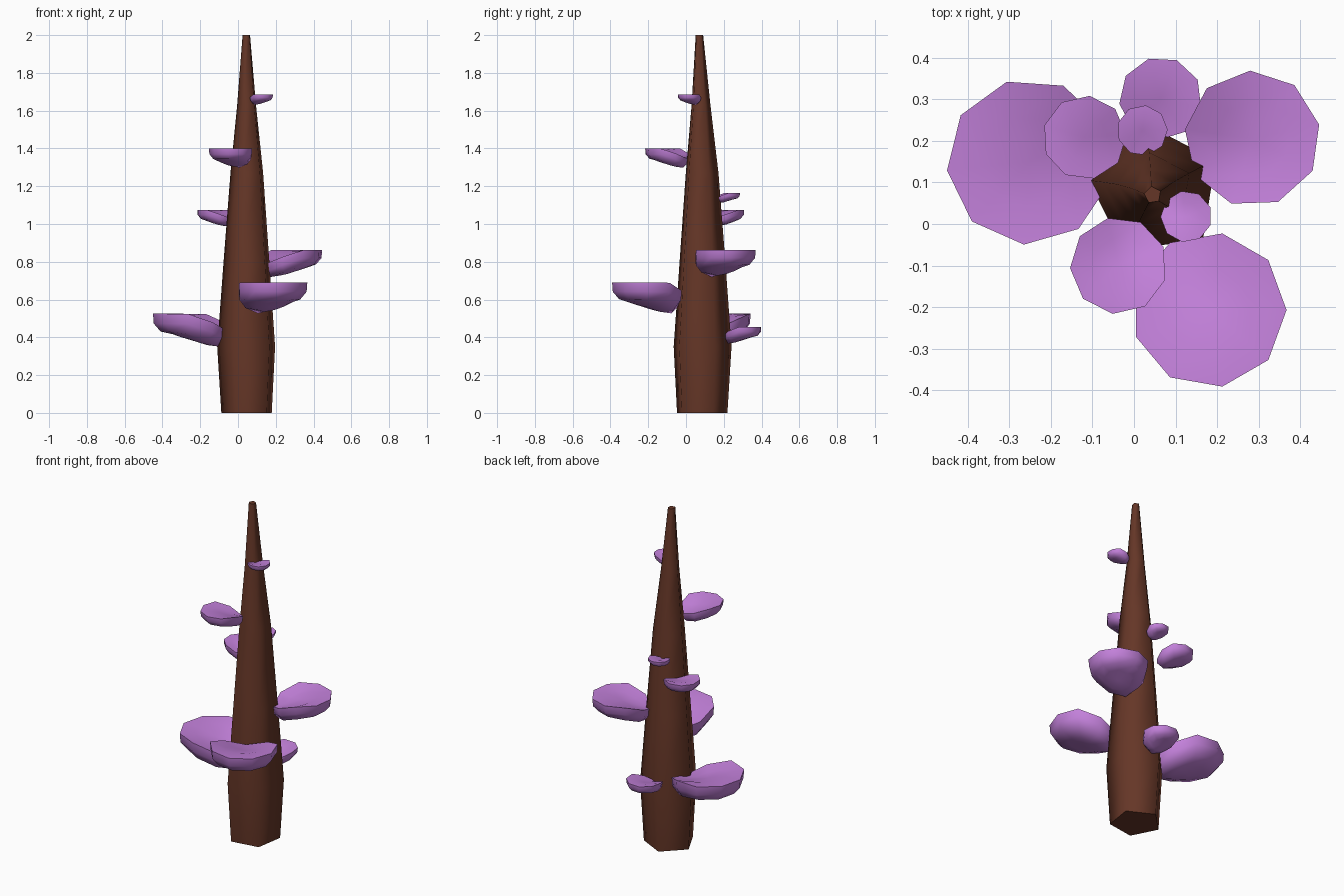
import bpy, bmesh, math

if "Cube" in bpy.data.objects:
    bpy.data.objects.remove(bpy.data.objects["Cube"])


def material(name, rgb):
    m = bpy.data.materials.new(name)
    m.diffuse_color = (*rgb, 1)
    m.use_nodes = True
    m.node_tree.nodes["Principled BSDF"].inputs["Base Color"].default_value = m.diffuse_color
    return m


def loft(name, rings, mat, angle, top=None, bottom=None):
    """Skin a stack of rings (bottom to top), closing each end flat or with a centre point."""
    bm = bmesh.new()
    rows = [[bm.verts.new(p) for p in ring] for ring in rings]
    n = len(rows[0])
    for lo, hi in zip(rows, rows[1:]):
        for i in range(n):
            j = (i + 1) % n
            bm.faces.new((lo[i], lo[j], hi[j], hi[i]))
    for row, tip in ((rows[0], bottom), (rows[-1], top)):
        if tip is None:
            bm.faces.new(row)
        else:
            c = bm.verts.new(tip)
            for i in range(n):
                bm.faces.new((row[i], row[(i + 1) % n], c))
    bmesh.ops.recalc_face_normals(bm, faces=bm.faces)
    mesh = bpy.data.meshes.new(name)
    bm.to_mesh(mesh)
    bm.free()
    mesh.materials.append(mat)
    ob = bpy.data.objects.new(name, mesh)
    bpy.context.collection.objects.link(ob)
    bpy.ops.object.select_all(action='DESELECT')
    ob.select_set(True)
    bpy.context.view_layer.objects.active = ob
    bpy.ops.object.shade_smooth_by_angle(angle=math.radians(angle))
    return ob


bark = material("bark", (0.13, 0.037, 0.02))
purple = material("purple_cap", (0.55, 0.22, 0.71))

# Tapering five-sided trunk: height, radius, centre x, centre y
profile = [(0, 0.142, 0.052, 0.079), (0.35, 0.163, 0.051, 0.08),
           (0.8, 0.129, 0.051, 0.081), (1.27, 0.092, 0.051, 0.081),
           (1.63, 0.053, 0.048, 0.077), (2.0, 0.021, 0.045, 0.07)]
trunk_rings = []
for z, r, cx, cy in profile:
    angles = [math.radians(-45 + 72 * i) for i in range(5)]
    trunk_rings.append([(cx + r * math.cos(a), cy + r * math.sin(a), z) for a in angles])
loft("trunk", trunk_rings, bark, 80)


# Nine-sided shelf fungus whose trunk side dips like a spout
def shelf(name, x, y, ztop, r, heading):
    h = math.radians(heading)

    def point(u, v, depth):
        dip = 0.45 * min(max((0.45 - u) / 1.4, 0), 1) * max(0, 1 - v * v)
        return (x + r * (u * math.cos(h) - v * math.sin(h)),
                y + r * (u * math.sin(h) + v * math.cos(h)),
                ztop - r * (depth + dip))

    def ring(scale, depth):
        angles = [math.pi + math.tau * i / 9 for i in range(9)]
        return [point(scale * math.cos(a), scale * math.sin(a), depth) for a in angles]

    rings = [ring(0.45, 0.54), ring(0.8, 0.47), ring(0.98, 0.26), ring(1, 0), ring(0.55, 0.02)]
    loft(name, rings, purple, 55, top=point(0, 0, 0.03), bottom=point(0, 0, 0.55))


shelves = [
    ("shelf_left_large", -0.251, 0.15, 0.525, 0.2, 166),
    ("shelf_back_low", 0.064, 0.302, 0.455, 0.1, 87),
    ("shelf_front_large", 0.18, -0.207, 0.69, 0.187, -60),
    ("shelf_right_large", 0.285, 0.205, 0.863, 0.164, 32),
    ("shelf_back_left", -0.119, 0.208, 1.075, 0.101, 143),
    ("shelf_back_small", 0.02, 0.225, 1.165, 0.061, 102),
    ("shelf_front_high", -0.037, -0.1, 1.4, 0.117, -117),
    ("shelf_top_small", 0.126, 0.018, 1.685, 0.062, -39),
]
for s in shelves:
    shelf(*s)
